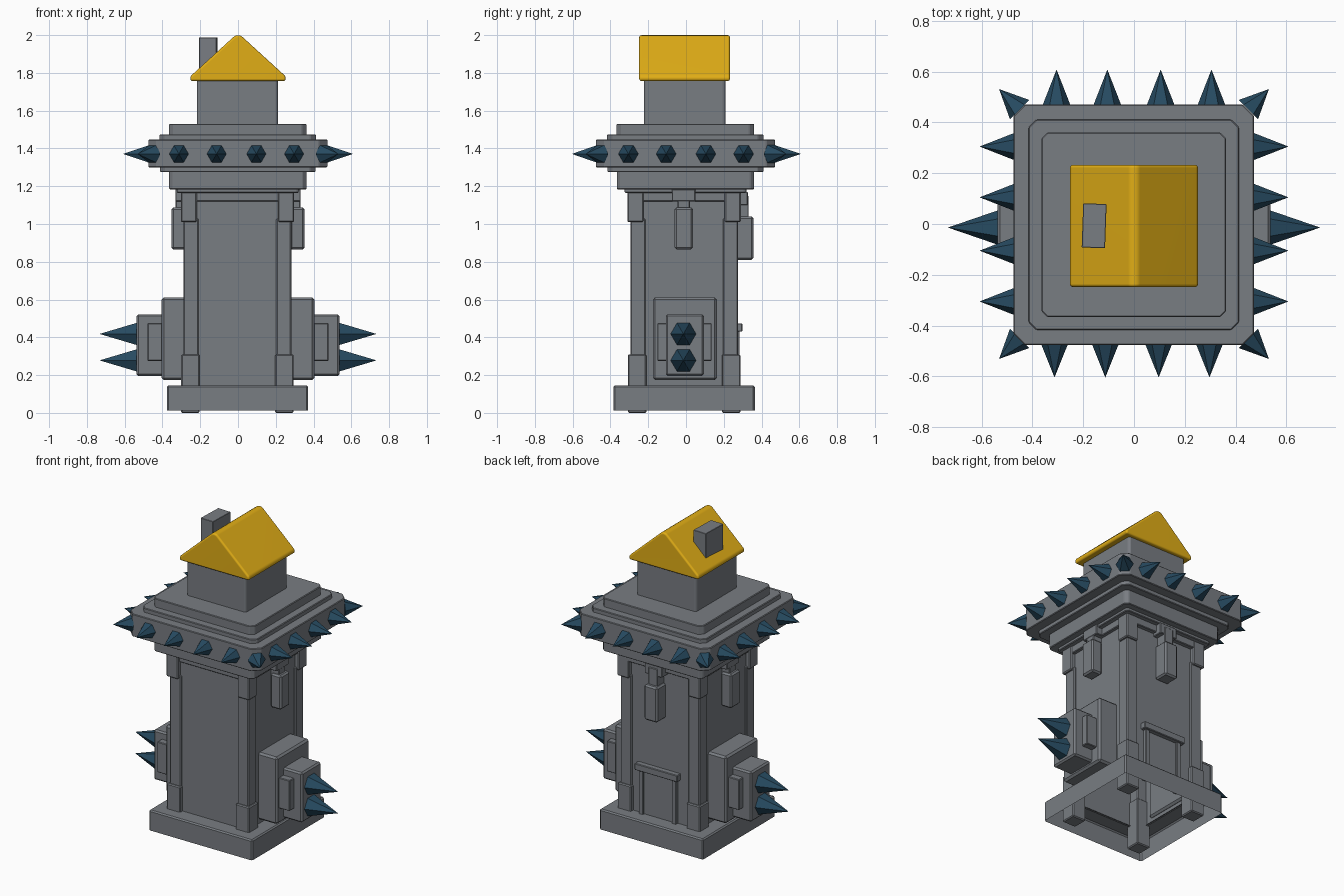
import bpy, bmesh
from math import radians
from mathutils import Vector, Matrix

if "Cube" in bpy.data.objects:
    bpy.data.objects.remove(bpy.data.objects["Cube"])


def material(name, rgb):
    m = bpy.data.materials.new(name)
    m.diffuse_color = (*rgb, 1)
    m.use_nodes = True
    m.node_tree.nodes["Principled BSDF"].inputs["Base Color"].default_value = m.diffuse_color
    return m


GOLD = material("roof_gold", (0.75, 0.42, 0.008))
BLUE = material("spike_blue", (0.02, 0.07, 0.12))
STONE = material("stone_grey", (0.19, 0.205, 0.225))


def finish(name, bm, mat=STONE, bevel=0, segments=1):
    bmesh.ops.recalc_face_normals(bm, faces=bm.faces)
    me = bpy.data.meshes.new(name)
    bm.to_mesh(me)
    bm.free()
    ob = bpy.data.objects.new(name, me)
    bpy.context.collection.objects.link(ob)
    me.materials.append(mat)
    if bevel:
        md = ob.modifiers.new("bevel", "BEVEL")
        md.width, md.segments = bevel, segments
        md.limit_method, md.angle_limit = "ANGLE", radians(35)
    return ob


def box(name, x0, x1, y0, y1, z0, z1, bevel=0.004, corner=0, open_bottom=False, turn=0):
    """Box by its limits; corner chamfers only the upright edges."""
    bm = bmesh.new()
    bmesh.ops.create_cube(bm, size=1)
    bmesh.ops.scale(bm, vec=(abs(x1 - x0), abs(y1 - y0), abs(z1 - z0)), verts=bm.verts)
    if corner:
        up = [e for e in bm.edges if abs(e.verts[0].co.z - e.verts[1].co.z) > 1e-4]
        bmesh.ops.bevel(bm, geom=up, offset=corner, segments=1, affect="EDGES")
    if open_bottom:
        bm.normal_update()
        bmesh.ops.delete(bm, geom=[f for f in bm.faces if f.normal.z < -0.9], context="FACES")
    bmesh.ops.rotate(bm, matrix=Matrix.Rotation(turn, 3, "Z"), verts=bm.verts)
    bmesh.ops.translate(bm, vec=((x0 + x1) / 2, (y0 + y1) / 2, (z0 + z1) / 2), verts=bm.verts)
    return finish(name, bm, bevel=bevel)


def spike(name, base, direction, radius, length):
    """Six-sided cone standing on a wall."""
    d = Vector(direction).normalized()
    bm = bmesh.new()
    bmesh.ops.create_cone(bm, cap_ends=True, segments=6, radius1=radius, radius2=0, depth=length)
    m = (Matrix.Translation(Vector(base) + d * length / 2)
         @ d.to_track_quat("Z", "Y").to_matrix().to_4x4() @ Matrix.Rotation(radians(30), 4, "Z"))
    bmesh.ops.transform(bm, matrix=m, verts=bm.verts)
    finish(name, bm, BLUE)


CX, CY = -0.003, -0.01  # the tower body sits slightly towards the front

# Base: square plinth shell, open underneath
bm = bmesh.new()
rings = []
for r, z in ((0.374, 0.013), (0.374, 0.145), (0.265, 0.145)):
    rings.append([bm.verts.new((sx * r + CX, sy * r + CY, z))
                  for sx, sy in ((-1, -1), (1, -1), (1, 1), (-1, 1))])
for A, B in zip(rings, rings[1:]):
    for i in range(4):
        j = (i + 1) % 4
        bm.faces.new((A[i], A[j], B[j], B[i]))
finish("base_plinth", bm, bevel=0.008)

# Shaft and corner posts with thicker feet and heads
box("shaft", CX - 0.272, CX + 0.272, CY - 0.272, CY + 0.272, 0.14, 1.2, bevel=0, open_bottom=True)
for sx in (-1, 1):
    for sy in (-1, 1):
        for part, inner, outer, z0, z1 in (("foot", 0.2, 0.298, 0, 0.31),
                                           ("post", 0.205, 0.285, 0.3, 1.03),
                                           ("head", 0.215, 0.3, 1.01, 1.18)):
            box("corner_" + part, *sorted((CX + sx * inner, CX + sx * outer)),
                *sorted((CY + sy * inner, CY + sy * outer)), z0, z1, bevel=0.006)

# Stacked cornice: half width, bottom, top, corner chamfer
for name, r, z0, z1, c in (("neck_band", 0.292, 1.12, 1.18, 0),
                           ("neck_lip", 0.322, 1.165, 1.19, 0.01),
                           ("lower_cornice", 0.363, 1.183, 1.28, 0.02),
                           ("lower_plate", 0.412, 1.275, 1.305, 0.03),
                           ("spiked_ring", 0.474, 1.3, 1.447, 0.045),
                           ("upper_plate", 0.414, 1.44, 1.474, 0.03),
                           ("top_slab", 0.364, 1.47, 1.53, 0.025)):
    box(name, -r - 0.001, r - 0.001, -r - 0.003, r - 0.003, z0, z1, corner=c)

# Spikes around the ring and on its corners
Z, R = 1.371, 0.47
for t in (-0.305, -0.105, 0.105, 0.305):
    spike("ring_spike", (t - 0.008, -R, Z), (0, -1, 0), 0.054, 0.134)
    spike("ring_spike", (t, R, Z), (0, 1, 0), 0.054, 0.138)
    for s in (-1, 1):
        spike("ring_spike", (s * R, t, Z), (s, 0, 0), 0.054, 0.138)
for sx in (-1, 1):
    for sy in (-1, 1):
        spike("corner_spike", (sx * 0.45, sy * 0.45, Z), (sx, sy, 0), 0.054, 0.115)

# Side buttresses with spikes, and hanging brackets above them
for s in (-1, 1):
    def side(name, a, b, *rest, **kw):
        box(name, *sorted((s * a, s * b)), *rest, **kw)
    side("buttress", 0.26, 0.404, -0.175, 0.163, 0.174, 0.612, bevel=0.012)
    side("buttress_block", 0.39, 0.537, -0.107, 0.094, 0.195, 0.522, bevel=0.01)
    side("buttress_slab", 0.39, 0.479, -0.152, 0.136, 0.275, 0.475)
    for z in (0.278, 0.418):
        spike("side_spike", (s * 0.535, -0.014, z), (s, 0, 0), 0.068, 0.198)
    side("bracket_top", 0.26, 0.332, -0.075, 0.05, 1.12, 1.185)
    side("bracket_neck", 0.26, 0.33, -0.045, 0.02, 0.95, 1.15)
    side("bracket_drop", 0.275, 0.352, -0.06, 0.036, 0.865, 1.088, bevel=0.01)

# Back bracket, hanging a little lower
box("back_bracket_top", -0.055, 0.07, 0.25, 0.328, 1.1, 1.17)
box("back_bracket_neck", -0.025, 0.04, 0.25, 0.332, 0.9, 1.15)
box("back_bracket_drop", -0.04, 0.056, 0.26, 0.357, 0.81, 1.04, bevel=0.01)

# Back door with jambs and lintel
box("door_panel", -0.1, 0.12, 0.24, 0.268, 0.145, 0.44, bevel=0)
for x in (-0.125, 0.115):
    box("door_jamb", x, x + 0.03, 0.24, 0.283, 0.1, 0.44, bevel=0.003)
box("door_lintel", -0.145, 0.165, 0.24, 0.298, 0.43, 0.474)

# Little house with rounded gable roof and chimney
box("house", -0.218, 0.212, -0.222, 0.208, 1.52, 1.8, corner=0.01)
bm = bmesh.new()
prof = [bm.verts.new((x, -0.248, z)) for x, z in
        ((-0.252, 1.757), (0.252, 1.757), (0.252, 1.782), (0, 2.012), (-0.252, 1.782))]
f = bm.faces.new(prof)
ext = bmesh.ops.extrude_face_region(bm, geom=[f])
bmesh.ops.translate(bm, vec=(0, 0.481, 0),
                    verts=[v for v in ext["geom"] if isinstance(v, bmesh.types.BMVert)])
ridge = [e for e in bm.edges if all(v.co.z > 2 for v in e.verts)]
bmesh.ops.bevel(bm, geom=ridge, offset=0.032, segments=4, profile=0.5, affect="EDGES")
roof = finish("roof", bm, GOLD, bevel=0.012, segments=3)
roof.data.polygons.foreach_set("use_smooth", [True] * len(roof.data.polygons))
roof.modifiers.new("normals", "WEIGHTED_NORMAL")
box("chimney", -0.203, -0.111, -0.094, 0.08, 1.78, 1.988, bevel=0.002, turn=radians(-2))
